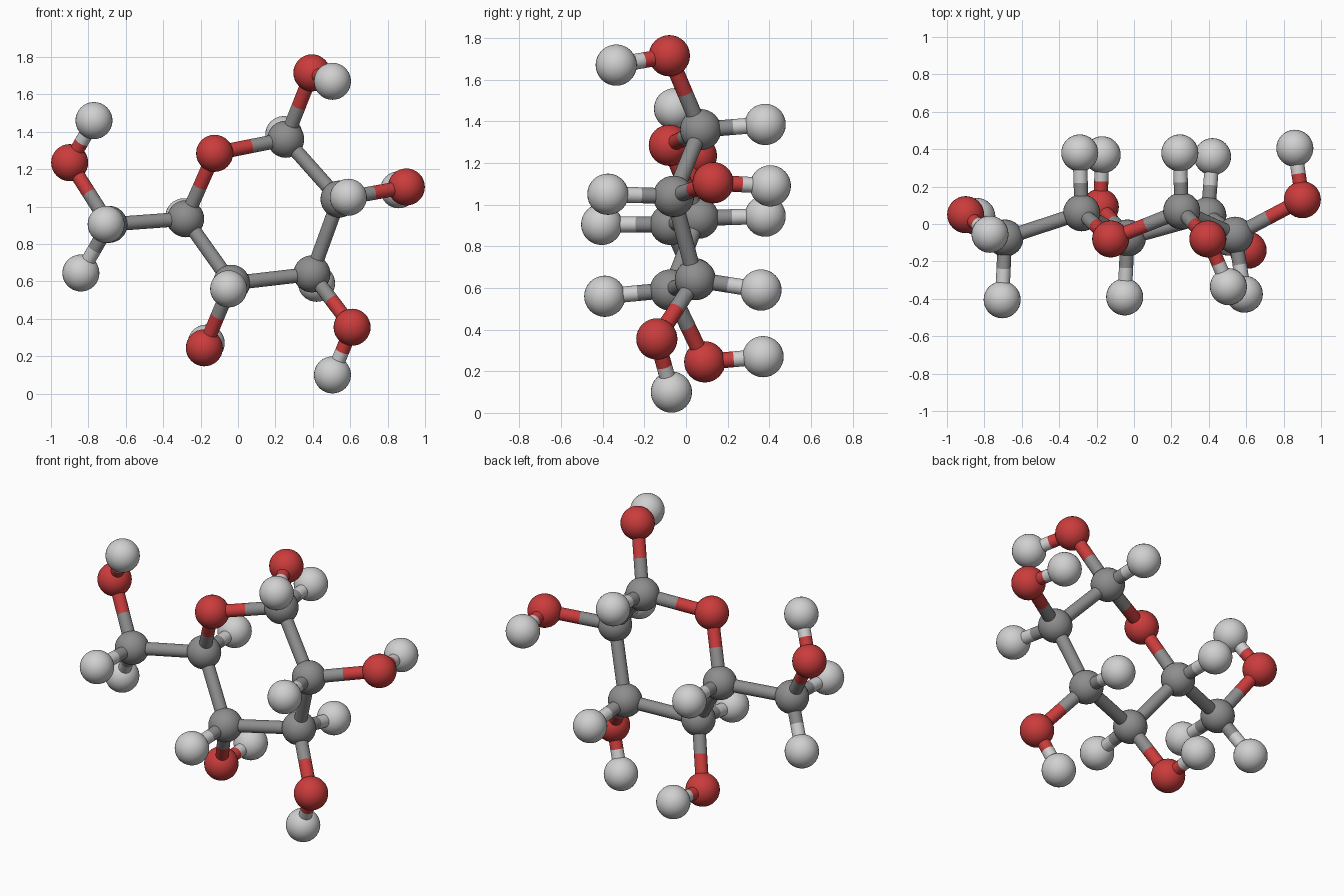
import bpy
from mathutils import Vector

cube = bpy.data.objects.get("Cube")
if cube:
    bpy.data.objects.remove(cube, do_unlink=True)

ATOM_RADIUS = 0.099
BOND_RADIUS = 0.038


def make_material(name, colour):
    mat = bpy.data.materials.new(name)
    mat.use_nodes = True
    mat.diffuse_color = (*colour, 1)
    mat.node_tree.nodes["Principled BSDF"].inputs["Base Color"].default_value = (*colour, 1)
    return mat


materials = {
    "carbon": make_material("mid grey", (0.27, 0.27, 0.27)),
    "oxygen": make_material("red", (0.6, 0.045, 0.045)),
    "hydrogen": make_material("light grey", (0.63, 0.63, 0.63)),
}

# Atom centres: the first word of each name is the element
atoms = {
    # carbon chain and ring oxygen
    "carbon_a": (0.255, 0.07, 1.36),
    "carbon_b": (0.54, -0.06, 1.04),
    "carbon_c": (0.395, 0.045, 0.64),
    "carbon_d": (-0.035, -0.075, 0.59),
    "carbon_e": (-0.28, 0.06, 0.935),
    "carbon_f": (-0.69, -0.075, 0.905),
    "oxygen_ring": (-0.125, -0.08, 1.285),
    # side oxygens
    "oxygen_a": (0.395, -0.08, 1.715),
    "oxygen_b": (0.9, 0.13, 1.105),
    "oxygen_c": (0.61, -0.14, 0.355),
    "oxygen_d": (-0.18, 0.09, 0.245),
    "oxygen_f": (-0.9, 0.05, 1.235),
    # hydrogens on the side oxygens
    "hydrogen_tip_a": (0.505, -0.335, 1.67),
    "hydrogen_tip_b": (0.86, 0.405, 1.09),
    "hydrogen_tip_c": (0.505, -0.07, 0.1),
    "hydrogen_tip_d": (-0.17, 0.37, 0.27),
    "hydrogen_tip_f": (-0.77, -0.055, 1.46),
    # hydrogens on the carbons
    "hydrogen_a": (0.245, 0.38, 1.385),
    "hydrogen_b": (0.59, -0.375, 1.05),
    "hydrogen_c": (0.42, 0.36, 0.59),
    "hydrogen_d": (-0.05, -0.39, 0.56),
    "hydrogen_e": (-0.29, 0.38, 0.945),
    "hydrogen_f": (-0.705, -0.405, 0.905),
    "hydrogen_lower_f": (-0.84, 0.04, 0.645),
}

# Bonds: the carbon chain, the ring closure, then every side branch
bonds = [("carbon_" + p, "carbon_" + q) for p, q in zip("abcde", "bcdef")]
bonds += [("carbon_e", "oxygen_ring"), ("oxygen_ring", "carbon_a")]
bonds += [("carbon_" + k, "oxygen_" + k) for k in "abcdf"]
bonds += [("oxygen_" + k, "hydrogen_tip_" + k) for k in "abcdf"]
bonds += [("carbon_" + k, "hydrogen_" + k) for k in "abcdef"]
bonds += [("carbon_f", "hydrogen_lower_f")]


def finish(name, element):
    obj = bpy.context.object
    obj.name = name
    obj.data.materials.append(materials[element])
    bpy.ops.object.shade_smooth_by_angle()


def add_half_bond(name, start, end, element):
    axis = end - start
    bpy.ops.mesh.primitive_cylinder_add(
        vertices=24, radius=BOND_RADIUS, depth=axis.length,
        location=(start + end) / 2,
        rotation=axis.to_track_quat("Z", "Y").to_euler())
    finish(name, element)


# Atoms
for name, centre in atoms.items():
    bpy.ops.mesh.primitive_uv_sphere_add(
        segments=32, ring_count=16, radius=ATOM_RADIUS, location=centre)
    finish(name, name.split("_")[0])

# Bonds, each half in the colour of its own atom
for first, second in bonds:
    p, q = Vector(atoms[first]), Vector(atoms[second])
    middle = (p + q) / 2
    add_half_bond(f"bond_{first}_to_{second}", p, middle, first.split("_")[0])
    add_half_bond(f"bond_{second}_to_{first}", q, middle, second.split("_")[0])
